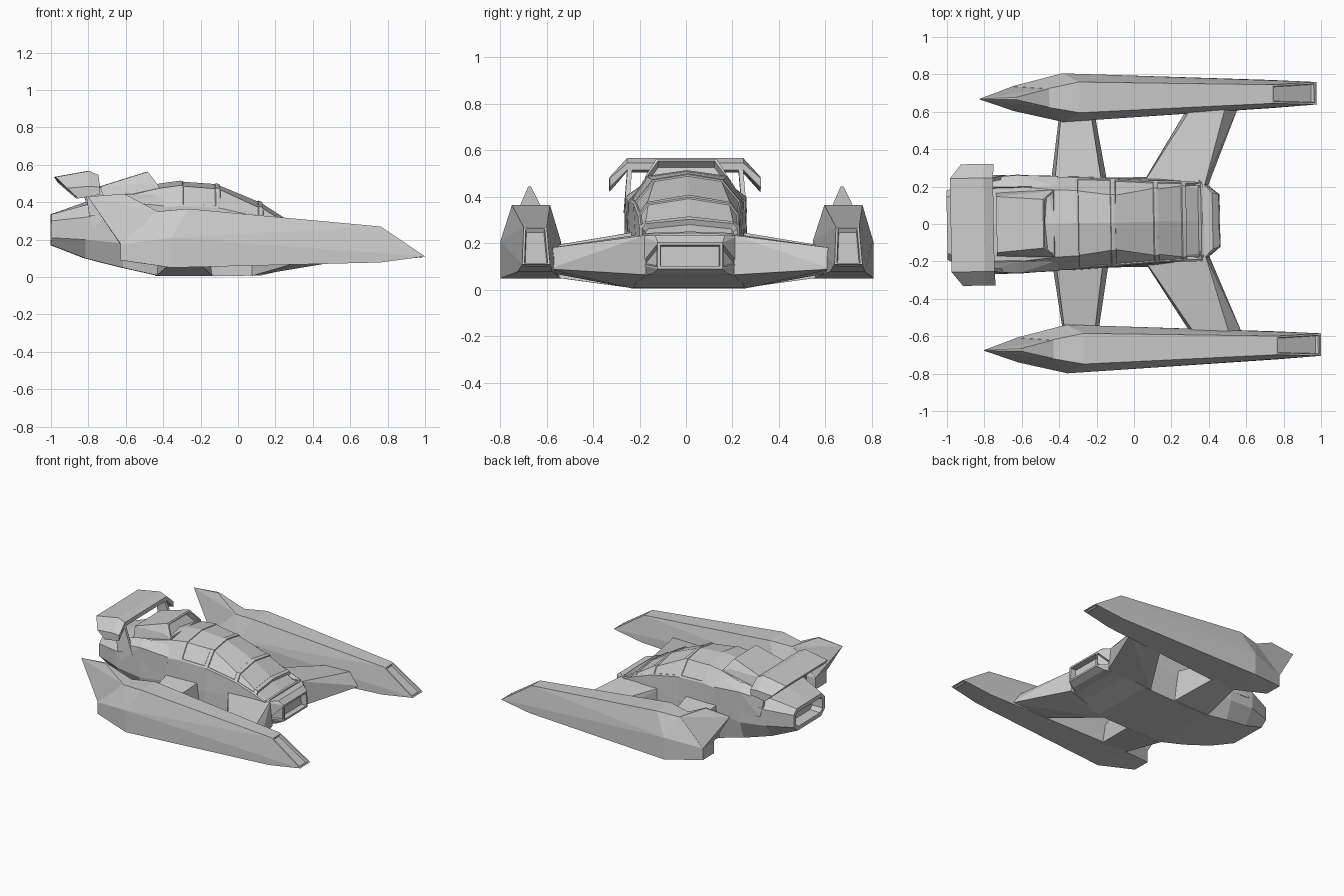
import bpy, bmesh, math
from mathutils import Matrix, Vector

if "Cube" in bpy.data.objects:
    bpy.data.objects.remove(bpy.data.objects["Cube"])

# whole craft sits at a very slight yaw
YAW = Matrix.Translation((0, 0.01, 0)) @ Matrix.Rotation(math.radians(1), 4, 'Z')


def finish(bm, name):
    bmesh.ops.recalc_face_normals(bm, faces=bm.faces)
    bm.transform(YAW)
    me = bpy.data.meshes.new(name)
    bm.to_mesh(me)
    bm.free()
    ob = bpy.data.objects.new(name, me)
    bpy.context.collection.objects.link(ob)
    return ob


def recess(bm, direction, rim, depth):
    """Framed opening in the face that looks most along direction."""
    bm.normal_update()
    d = Vector(direction).normalized()
    f = max(bm.faces, key=lambda f: f.normal.dot(d))
    bmesh.ops.inset_individual(bm, faces=[f], thickness=rim)
    bmesh.ops.inset_individual(bm, faces=[f], thickness=0.004, depth=-depth)


def hull(name, pts, openings=()):
    bm = bmesh.new()
    for p in pts:
        bm.verts.new(p)
    bmesh.ops.convex_hull(bm, input=bm.verts)
    bmesh.ops.delete(bm, geom=[v for v in bm.verts if not v.link_faces], context='VERTS')
    bmesh.ops.dissolve_limit(bm, angle_limit=0.05, verts=bm.verts, edges=bm.edges)
    bmesh.ops.recalc_face_normals(bm, faces=bm.faces)
    for o in openings:
        recess(bm, *o)
    return finish(bm, name)


def loft(rings):
    bm = bmesh.new()
    vr = [[bm.verts.new(p) for p in r] for r in rings]
    n = len(vr[0])
    for a, b in zip(vr, vr[1:]):
        for i in range(n):
            j = (i + 1) % n
            bm.faces.new((a[i], a[j], b[j], b[i]))
    bm.faces.new(vr[0])
    bm.faces.new(vr[-1])
    bmesh.ops.recalc_face_normals(bm, faces=bm.faces)
    return bm


def sym(pts, cy=0):
    """(x, half width, z) -> both sides of the plane y = cy."""
    return [(x, cy + s * w, z) for x, w, z in pts for s in (1, -1)]


# fuselage: x, then belly, lower side, upper side, shoulder (y, z) and spine z
sections = [
    (-1.0, .14, .17, .185, .21, .185, .30, .15, .335, .335),
    (-.82, .18, .10, .25, .20, .255, .32, .20, .385, .40),
    (-.62, .22, .05, .265, .18, .26, .35, .20, .43, .45),
    (-.42, .24, .005, .25, .20, .25, .37, .18, .475, .50),
    (-.31, .24, .005, .25, .20, .245, .38, .175, .49, .515),
    (-.11, .24, .005, .24, .20, .235, .37, .15, .475, .50),
    (.12, .24, .008, .23, .22, .22, .32, .18, .375, .405),
    (.27, .22, .045, .215, .20, .215, .265, .19, .29, .31),
    (.37, .20, .065, .215, .18, .215, .225, .18, .24, .245),
]
rings = []
for x, *v in sections:
    half = list(zip(v[0:8:2], v[1:8:2]))
    rings.append([(x, y, z) for y, z in half] + [(x, 0, v[8])]
                 + [(x, -y, z) for y, z in reversed(half)])
bm = loft(rings)
# canopy panes and the vent at their foot
bm.normal_update()
for lo, hi, depth in ((-.31, -.11, .004), (-.11, .12, .006), (.12, .27, .006), (.27, .37, .025)):
    pane = []
    for f in bm.faces:
        xs = [v.co.x for v in f.verts]
        c = f.calc_center_median()
        if (abs(min(xs) - lo) < .001 and abs(max(xs) - hi) < .001
                and c.z > .23 and (f.normal.z > .45 or lo == -.11 and c.z > .37)
                and len(f.verts) == 4):
            pane.append(f)
    if pane:
        bmesh.ops.inset_region(bm, faces=pane, thickness=.012, use_even_offset=True)
        bmesh.ops.inset_region(bm, faces=pane, thickness=.003, depth=-depth, use_even_offset=True)
recess(bm, (-1, 0, 0), .03, .08)
finish(bm, "fuselage")

# nose with grille and angled cheek vents
hull("nose", sym([(.35, .22, .235), (.37, .215, .11), (.34, .20, .06),
                  (.455, .14, .205), (.46, .14, .09), (.42, .15, .235), (.41, .16, .07)]),
     [((1, 0, 0), .018, .04), ((.8, .6, 0), .012, .02), ((.8, -.6, 0), .012, .02)])

# roof scoop
hull("roof_scoop", sym([(-.735, .15, .485), (-.485, .13, .563), (-.425, .18, .485),
                        (-.425, .18, .46), (-.735, .17, .40), (-.485, .17, .50)]),
     [((1, 0, .8), .014, .04)])

# rear spoiler: flat blade with drooping ends
mid = [(-.98, .535), (-.80, .567), (-.75, .545), (-.75, .515), (-.96, .505)]
tip = [(-.92, .475), (-.80, .485), (-.745, .48), (-.745, .44), (-.86, .42)]
finish(loft([[(x, y, z) for x, z in prof] for y, prof in
             ((-.325, tip), (-.25, mid), (.25, mid), (.325, tip))]), "rear_spoiler")

for s, side in ((1, "left"), (-1, "right")):
    cy = .672 * s

    # side pod with sloping front intake
    hull(side + "_pod", sym([
        (.988, .06, .11), (.75, .05, .27), (.75, .075, .13), (.75, .075, .078),
        (-.28, .082, .365), (-.37, .13, .21), (-.37, .13, .05),
        (-.45, .05, .35), (-.64, .065, .175), (-.64, .065, .09)], cy),
        [((.54, 0, .84), .014, .02)])

    # pointed tail fin
    hull(side + "_tail_fin", sym([
        (-.815, 0.001, .43), (-.62, .006, .445), (-.44, .05, .35),
        (-.64, .064, .175), (-.45, .07, .25)], cy))

    # swept front wing
    hull(side + "_front_wing", [(x, y * s, z) for x, y, z in (
        (.05, .20, .24), (.38, .19, .235), (.07, .24, .006), (.40, .19, .065),
        (.32, .61, .18), (.50, .61, .18), (.30, .61, .075), (.57, .61, .09))])

    # rear wing
    hull(side + "_rear_wing", [(x, y * s, z) for x, y, z in (
        (-.42, .22, .25), (-.17, .22, .25), (-.44, .22, .006), (-.14, .22, .006),
        (-.38, .58, .19), (-.22, .58, .19), (-.39, .58, .055), (-.20, .58, .055))])

    # spoiler strut
    hull(side + "_spoiler_strut", [(x, (y + t) * s, z) for x, y, z in (
        (-.83, .228, .53), (-.76, .228, .53), (-.80, .245, .33), (-.68, .245, .33))
        for t in (0, .02)])

    # rear fender over the body side
    hull(side + "_rear_fender", [(x, y * s, z) for x, y, z in (
        (-.80, .20, .41), (-.62, .20, .445), (-.42, .20, .44), (-.80, .25, .38),
        (-.62, .262, .40), (-.40, .252, .38), (-.78, .262, .26), (-.42, .255, .25),
        (-.60, .15, .30))])
